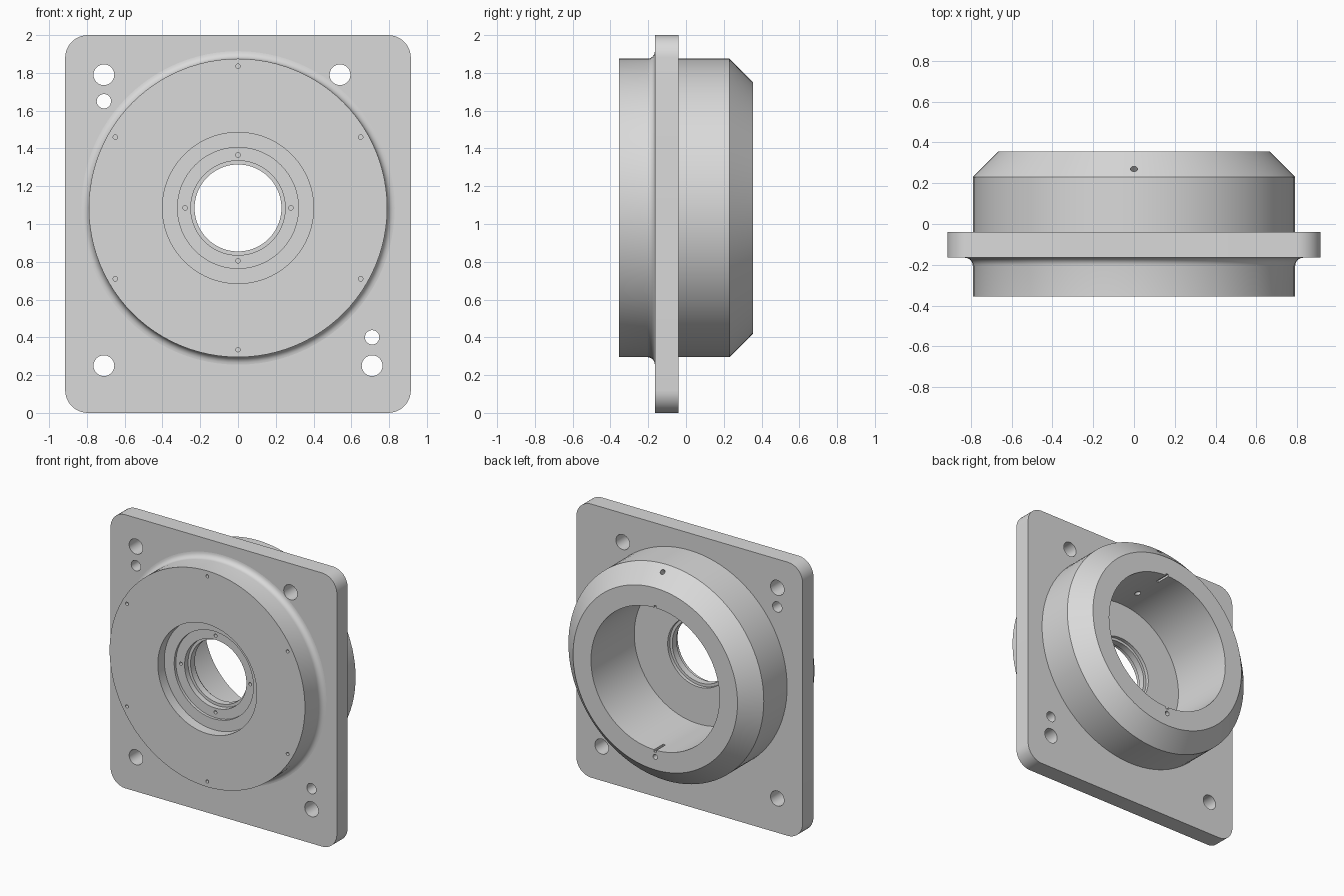
import bpy, bmesh, math
from mathutils import Matrix, Vector

default = bpy.data.objects.get("Cube")
if default:
    bpy.data.objects.remove(default, do_unlink=True)

AXIS_Z = 1.085                      # height of the hub centre line
PLATE_FRONT, PLATE_BACK = -0.165, -0.04
HUB_FRONT, HUB_BACK = -0.355, 0.355
HUB_R, BORE_R = 0.79, 0.52
SEGMENTS = 96

metal = bpy.data.materials.new("machined grey")
metal.use_nodes = True
grey = (0.7, 0.7, 0.7, 1)
metal.diffuse_color = grey
metal.node_tree.nodes["Principled BSDF"].inputs["Base Color"].default_value = grey


def make_object(name, bm):
    bmesh.ops.recalc_face_normals(bm, faces=bm.faces)
    if bm.calc_volume(signed=True) < 0:
        bmesh.ops.reverse_faces(bm, faces=bm.faces)
    mesh = bpy.data.meshes.new(name)
    bm.to_mesh(mesh)
    bm.free()
    mesh.materials.append(metal)
    obj = bpy.data.objects.new(name, mesh)
    bpy.context.collection.objects.link(obj)
    return obj


def drill(bm, start, end, radius, sides=24):
    """Add a closed cylinder running from start to end."""
    start, end = Vector(start), Vector(end)
    turn = (end - start).to_track_quat('Z', 'Y').to_matrix().to_4x4()
    bmesh.ops.create_cone(bm, cap_ends=True, segments=sides, radius1=radius, radius2=radius,
                          depth=(end - start).length,
                          matrix=Matrix.Translation((start + end) / 2) @ turn)


def box(bm, centre, size):
    bmesh.ops.create_cube(bm, size=1, matrix=Matrix.Translation(centre) @ Matrix.Diagonal((*size, 1)))


def cut(obj, cutter_bm):
    """Subtract the cutter solids and bake the result."""
    cutter = make_object("cutter", cutter_bm)
    mod = obj.modifiers.new("cut", 'BOOLEAN')
    mod.operation, mod.solver, mod.object = 'DIFFERENCE', 'EXACT', cutter
    depsgraph = bpy.context.evaluated_depsgraph_get()
    baked = bpy.data.meshes.new_from_object(obj.evaluated_get(depsgraph))
    obj.modifiers.clear()
    obj.data = baked
    bpy.data.objects.remove(cutter, do_unlink=True)


def on_circle(radius, degrees, y):
    a = math.radians(degrees)
    return (radius * math.cos(a), y, AXIS_Z + radius * math.sin(a))


def revolve(bm, profile):
    """Sweep a closed (radius, y) profile round the hub centre line."""
    rings = [[bm.verts.new(on_circle(r, 360 * s / SEGMENTS, y)) for r, y in profile]
             for s in range(SEGMENTS)]
    for s in range(SEGMENTS):
        a, b = rings[s - 1], rings[s]
        for i in range(len(profile)):
            bm.faces.new((a[i - 1], a[i], b[i], b[i - 1]))


# Mounting plate: rounded rectangle extruded through its thickness
bm = bmesh.new()
half_w, corner = 0.915, 0.12
outline = []
for i, (cx, cz) in enumerate([(half_w - corner, 2 - corner), (corner - half_w, 2 - corner),
                              (corner - half_w, corner), (half_w - corner, corner)]):
    for k in range(11):
        a = math.radians(90 * i + 9 * k)
        outline.append(bm.verts.new((cx + corner * math.cos(a), PLATE_FRONT, cz + corner * math.sin(a))))
face = bm.faces.new(outline)
swept = bmesh.ops.extrude_face_region(bm, geom=[face], use_keep_orig=True)["geom"]
bmesh.ops.translate(bm, vec=(0, PLATE_BACK - PLATE_FRONT, 0),
                    verts=[v for v in swept if isinstance(v, bmesh.types.BMVert)])
plate = make_object("mounting_plate", bm)

# Plate holes: four bolt holes, two dowel holes, and the hub opening
holes = bmesh.new()
for x, z, r in [(-0.71, 1.79, 0.055), (0.54, 1.79, 0.055), (-0.71, 0.25, 0.055),
                (0.71, 0.25, 0.055), (-0.71, 1.65, 0.038), (0.71, 0.4, 0.038)]:
    drill(holes, (x, -0.3, z), (x, 0.1, z), r, 32)
drill(holes, (0, -0.3, AXIS_Z), (0, 0.1, AXIS_Z), 0.7, SEGMENTS)
cut(plate, holes)

# Hub: stepped front recess, filleted flange, chamfered back and deep bore
fillet = 0.04
profile = [(0.4, HUB_FRONT), (HUB_R, HUB_FRONT)]
for k in range(7):
    a = math.radians(15 * k)
    profile.append((HUB_R + fillet * (1 - math.cos(a)), PLATE_FRONT - fillet * (1 - math.sin(a))))
profile += [(HUB_R + fillet, -0.15), (HUB_R, -0.15),
            (HUB_R, 0.23), (0.665, HUB_BACK), (BORE_R, HUB_BACK), (BORE_R, -0.145),
            (0.25, -0.145), (0.25, -0.17), (0.23, -0.17), (0.23, -0.22), (0.25, -0.22),
            (0.25, -0.26), (0.32, -0.26), (0.32, -0.28), (0.4, -0.28)]
bm = bmesh.new()
revolve(bm, profile)
hub = make_object("flanged_hub", bm)

# Hub holes: front face screws, recess screws, back pin, slanted oil hole, bore slots
holes = bmesh.new()
for i in range(6):
    drill(holes, on_circle(0.75, 30 + 60 * i, -0.4), on_circle(0.75, 30 + 60 * i, -0.3), 0.012, 12)
for i in range(4):
    drill(holes, on_circle(0.28, 90 * i, -0.3), on_circle(0.28, 90 * i, -0.2), 0.012, 12)
drill(holes, on_circle(0.57, -90, 0.25), on_circle(0.57, -90, 0.4), 0.018, 16)
drill(holes, on_circle(0.46, 90, -0.02), on_circle(0.82, 90, 0.34), 0.018, 16)
for side in (-1, 1):
    box(holes, (0, 0.31, AXIS_Z + side * BORE_R), (0.02, 0.12, 0.03))
cut(hub, holes)

# Smooth the curved walls while keeping machined edges crisp
bpy.ops.object.select_all(action='DESELECT')
for obj in (plate, hub):
    obj.select_set(True)
bpy.context.view_layer.objects.active = hub
bpy.ops.object.shade_smooth_by_angle(angle=math.radians(25))
